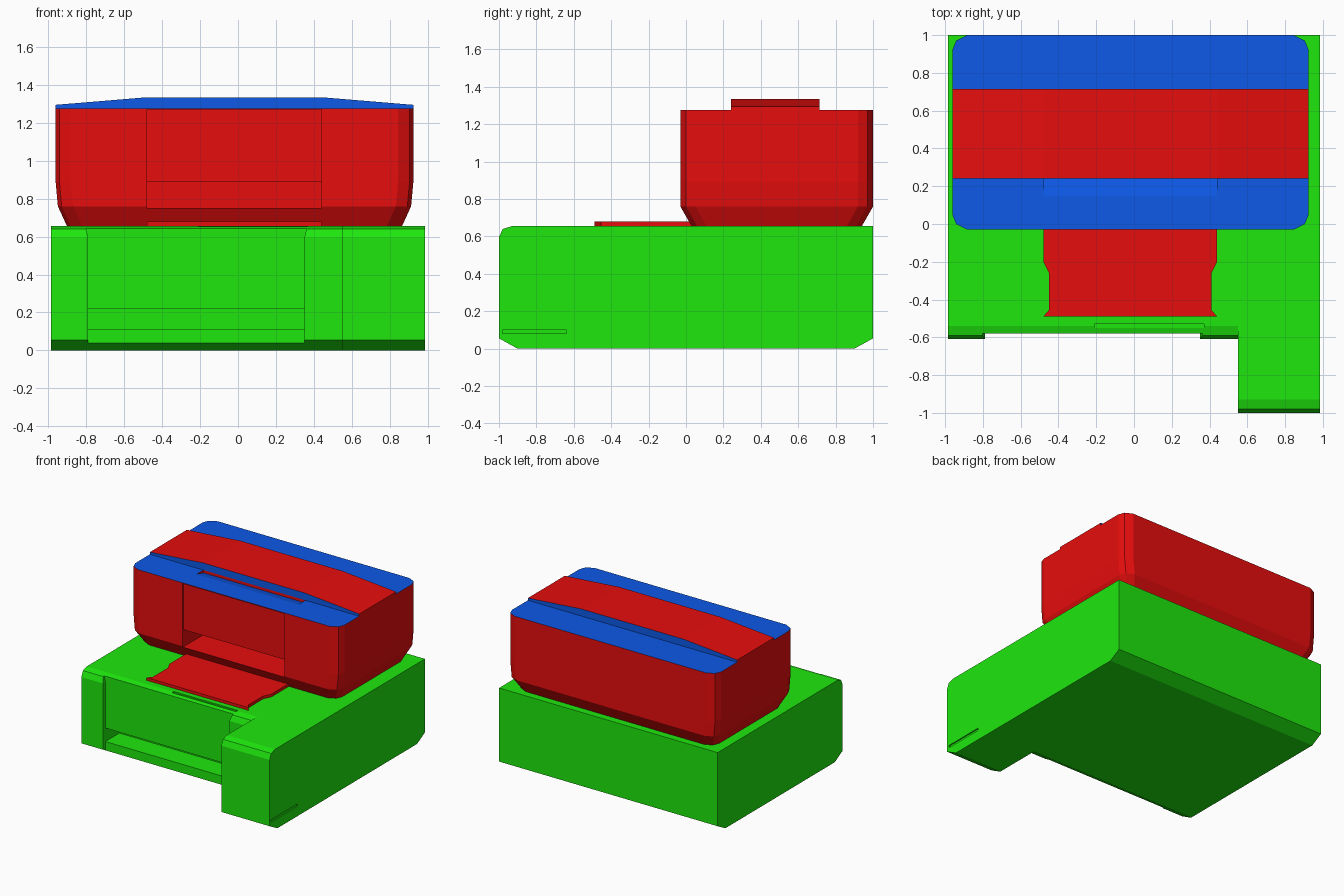
import bpy, bmesh
from mathutils import Vector

if "Cube" in bpy.data.objects:
    bpy.data.objects.remove(bpy.data.objects["Cube"])


def material(name, color):
    m = bpy.data.materials.new(name)
    m.diffuse_color = (*color, 1)
    m.use_nodes = True
    m.node_tree.nodes["Principled BSDF"].inputs["Base Color"].default_value = m.diffuse_color
    return m


RED = material("red", (0.8, 0.004, 0.004))
GREEN = material("green", (0.013, 0.8, 0.004))
BLUE = material("blue", (0.004, 0.1, 0.8))


def finish(name, bm, *mats):
    bmesh.ops.recalc_face_normals(bm, faces=bm.faces)
    me = bpy.data.meshes.new(name)
    bm.to_mesh(me)
    bm.free()
    ob = bpy.data.objects.new(name, me)
    bpy.context.collection.objects.link(ob)
    for m in mats:
        me.materials.append(m)
    return ob


def prism(name, pts, axis, a, b, *mats):
    """Extrude a 2D outline along an axis from a to b."""
    put = {"x": lambda u, v, t: (t, u, v),
           "y": lambda u, v, t: (u, t, v),
           "z": lambda u, v, t: (u, v, t)}[axis]
    bm = bmesh.new()
    face = bm.faces.new([bm.verts.new(put(u, v, a)) for u, v in pts])
    ext = bmesh.ops.extrude_face_region(bm, geom=[face])["geom"]
    move = Vector(put(0, 0, b - a))
    bmesh.ops.translate(bm, vec=move, verts=[g for g in ext if isinstance(g, bmesh.types.BMVert)])
    return finish(name, bm, *mats)


def box(name, x, y, z, *mats):
    return prism(name, [(x[0], y[0]), (x[1], y[0]), (x[1], y[1]), (x[0], y[1])],
                 "z", z[0], z[1], *mats)


def boolean(ob, other, op="DIFFERENCE"):
    mod = ob.modifiers.new("bool", "BOOLEAN")
    mod.operation, mod.object, mod.solver = op, other, "EXACT"
    bpy.context.view_layer.objects.active = ob
    bpy.ops.object.modifier_apply(modifier=mod.name)
    bpy.data.objects.remove(other, do_unlink=True)


# Base cabinet: side profile with rounded top front and chamfered bottom edges
def side_profile(f):
    return [(f, 0.055), (f + 0.1, 0), (0.9, 0), (1, 0.055), (1, 0.655),
            (f + 0.07, 0.655), (f + 0.02, 0.64), (f, 0.595)]


base = prism("base_cabinet", side_profile(-0.61), "x", -0.985, 0.7, GREEN)
boolean(base, prism("column", side_profile(-1), "x", 0.55, 0.985, GREEN), "UNION")

# Front recess, paper slot and thin grooves
recess = [(-0.79, -0.1), (-0.79, 0.595), (-0.8, 0.635), (-0.825, 0.7),
          (0.385, 0.7), (0.36, 0.635), (0.35, 0.595), (0.35, -0.1)]
boolean(base, prism("recess_cut", recess, "y", -0.8, -0.58, GREEN))
boolean(base, box("slot_cut", (-0.79, 0.35), (-0.8, -0.4), (0.11, 0.22), GREEN))
boolean(base, box("top_groove_cut", (-0.21, 0.37), (-0.55, -0.53), (0.645, 0.7), GREEN))
boolean(base, box("side_groove_cut", (0.975, 1.1), (-0.98, -0.64), (0.08, 0.1), GREEN))

# Printer body: chamfered outline lofted through tapering levels
def outline(ix, iy):
    x0, x1, y0, y1 = -0.962 + ix, 0.925 - ix, -0.03 + iy, 1 - iy
    corner = [(0, 0.08), (0.02, 0.03), (0.08, 0)]
    return ([(x0 + a, y0 + b) for a, b in corner] +
            [(x1 - a, y0 + b) for a, b in reversed(corner)] +
            [(x1 - a, y1 - b) for a, b in corner] +
            [(x0 + a, y1 - b) for a, b in reversed(corner)])


bm = bmesh.new()
rings = [[bm.verts.new((x, y, z)) for x, y in outline(ix, iy)]
         for z, ix, iy in [(0.655, 0.06, 0.06), (0.76, 0.012, 0), (0.89, 0, 0), (1.277, 0, 0)]]
for lo, hi in zip(rings, rings[1:]):
    for i in range(len(lo)):
        j = (i + 1) % len(lo)
        bm.faces.new((lo[i], lo[j], hi[j], hi[i]))
bm.faces.new(rings[0])
bm.faces.new(rings[-1])
body = finish("printer_body", bm, RED, BLUE)

# Recessed front panel, output opening and finger dip in the lid
L, R = -0.48, 0.44
boolean(body, box("panel_cut", (L, R), (-0.2, -0.018), (0.75, 1.27), RED))
boolean(body, box("opening_cut", (L, R), (-0.2, 0.4), (0.75, 0.89), RED))
boolean(body, prism("dip_cut", [(0.15, 1.277), (0.15, 1.3), (0.24, 1.3), (0.24, 1.255)],
                    "x", L, R, RED))
for f in body.data.polygons:
    f.material_index = int(f.center.z > 1.25 and f.normal.z > 0.5)

# Raised strip across the lid, blue on its front and back walls
arch = [(-0.962, 1.27), (-0.962, 1.295), (L, 1.335), (R, 1.335), (0.925, 1.295), (0.925, 1.27)]
strip = prism("lid_strip", arch, "y", 0.24, 0.715, RED, BLUE)
for f in strip.data.polygons:
    f.material_index = int(abs(f.normal.y) > 0.9)

# Output tray with waisted sides
half = [(0.46, 0.04), (0.46, -0.2), (0.43, -0.26), (0.43, -0.455), (0.46, -0.49)]
cx = (L + R) / 2
prism("output_tray", [(cx + x, y) for x, y in half] + [(cx - x, y) for x, y in reversed(half)],
      "z", 0.657, 0.68, RED)
